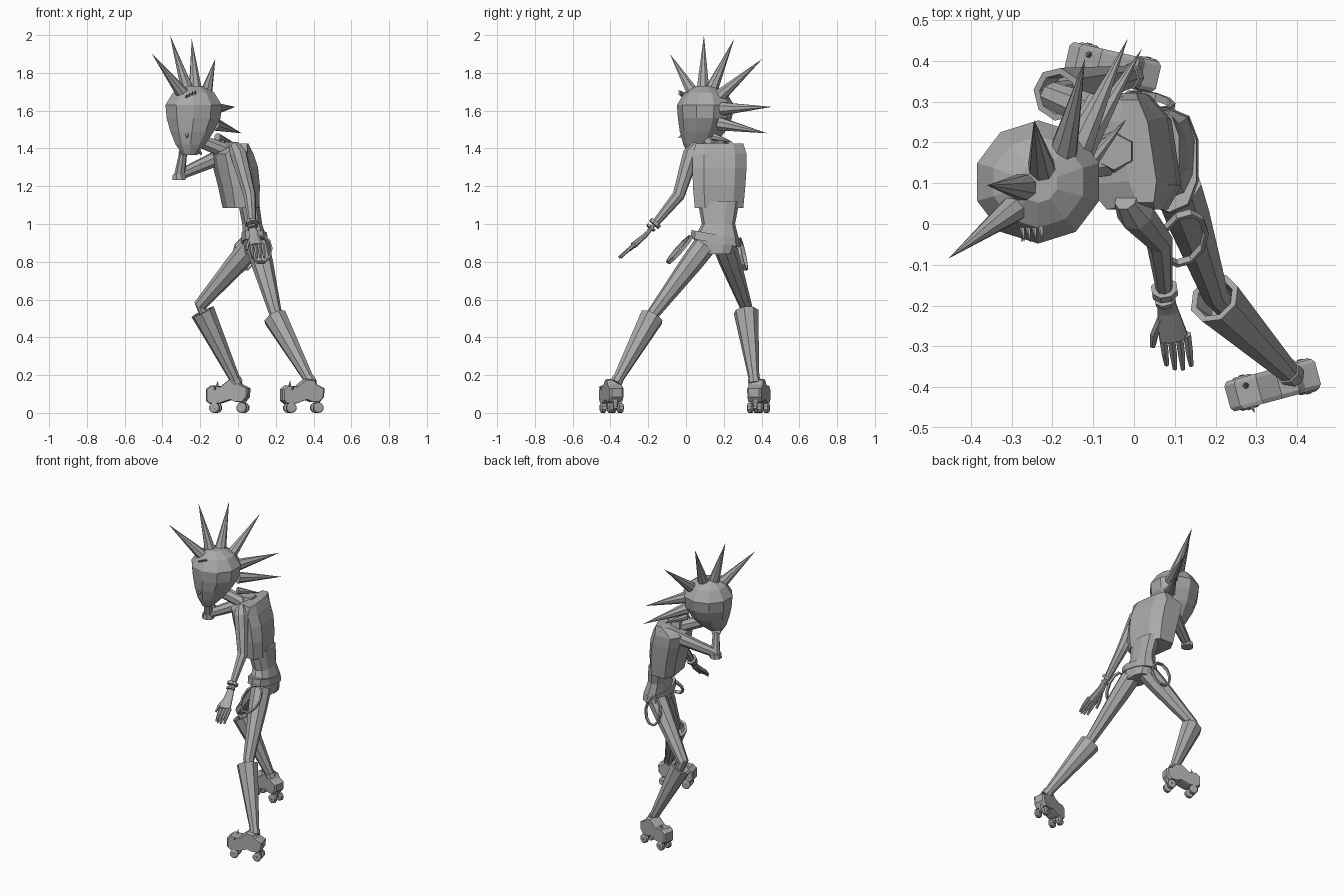
import bpy, bmesh, math
from mathutils import Vector

cube = bpy.data.objects.get("Cube")
if cube:
    bpy.data.objects.remove(cube)

grey = bpy.data.materials.new("plain_grey")
grey.use_nodes = True
grey.diffuse_color = (0.4, 0.4, 0.4, 1)
grey.node_tree.nodes["Principled BSDF"].inputs["Base Color"].default_value = (0.4, 0.4, 0.4, 1)


def finish(bm, name):
    bmesh.ops.recalc_face_normals(bm, faces=bm.faces)
    mesh = bpy.data.meshes.new(name)
    bm.to_mesh(mesh)
    bm.free()
    mesh.materials.append(grey)
    obj = bpy.data.objects.new(name, mesh)
    bpy.context.collection.objects.link(obj)
    return obj


def skin(name, rings, closed=False):
    """Bridge rings of points; cap both ends, or join them when closed."""
    bm = bmesh.new()
    rows = [[bm.verts.new(p) for p in ring] for ring in rings]
    n = len(rows[0])
    for a, b in zip(rows, rows[1:] + rows[:1] if closed else rows[1:]):
        for i in range(n):
            j = (i + 1) % n
            bm.faces.new((a[i], a[j], b[j], b[i]))
    if not closed:
        bm.faces.new(rows[0])
        bm.faces.new(rows[-1])
    bmesh.ops.remove_doubles(bm, verts=bm.verts, dist=0.0004)
    return finish(bm, name)


def loft(name, sections, n=8, square=1.0, tilt=0.0, yaw=0.0):
    """Sections are (x, y, z, half x, half y); square < 1 gives boxier rings."""
    def bulge(v):
        return math.copysign(abs(v) ** square, v)
    rings = []
    for x, y, z, rx, ry in sections:
        ring = []
        for i in range(n):
            a = math.tau * (i + 0.5) / n
            dy = ry * bulge(math.sin(a))
            ring.append((x + rx * bulge(math.cos(a)) - yaw * dy, y + dy, z + tilt * dy))
        rings.append(ring)
    return skin(name, rings)


def limb(name, points, radii, n=8, flat=1.0, straight=False):
    """Faceted tapering tube along a path."""
    pts = [Vector(p) for p in points]
    axis = pts[1] - pts[0]
    rot = axis.to_track_quat('Z', 'Y')
    rings = []
    for k, (p, r) in enumerate(zip(pts, radii)):
        if not straight:
            new = pts[min(k + 1, len(pts) - 1)] - pts[max(k - 1, 0)]
            rot = axis.rotation_difference(new) @ rot
            axis = new
        ring = []
        for i in range(n):
            a = math.tau * (i + 0.5) / n
            ring.append(p + rot @ Vector((r * math.cos(a), r * flat * math.sin(a), 0)))
        rings.append(ring)
    return skin(name, rings)


def spike(name, base, tip, r, n=8):
    return limb(name, [base, tip], [r, 0.0001], n)


# Head, nose and neck
loft("head", [(-.257, .045, 1.365, .034, .034), (-.252, .068, 1.42, .082, .082),
              (-.243, .088, 1.49, .121, .121), (-.235, .1, 1.56, .15, .143),
              (-.235, .103, 1.63, .157, .151), (-.235, .103, 1.695, .115, .112),
              (-.235, .1, 1.73, .048, .048)], n=10)
spike("nose", (-.262, .02, 1.49), (-.275, -.045, 1.455), .026, 4)
limb("neck", [(0, .17, 1.36), (-.1, .15, 1.4), (-.2, .12, 1.44)], [.045, .04, .036])

# Swept crest of long spikes
crest = [((-.285, .045, 1.68), (-.455, -.085, 1.90)),
         ((-.265, .09, 1.70), (-.36, .095, 2.0)),
         ((-.225, .13, 1.70), (-.245, .255, 1.98)),
         ((-.175, .17, 1.67), (-.12, .405, 1.875)),
         ((-.135, .19, 1.61), (-.015, .455, 1.62)),
         ((-.13, .18, 1.53), (.02, .43, 1.48)),
         ((-.11, .15, 1.46), (-.02, .255, 1.43))]
for i, (base, tip) in enumerate(crest):
    spike(f"crest_spike_{i}", base, tip, .037 if i < 6 else .022)
for i in range(4):
    x = -.275 + i * .015
    z = 1.665 + i * .007
    spike(f"brow_spike_{i}", (x, 0, z), (x + .006, -.045, z + .025), .009, 5)

# Torso, waist and hips, with the right shoulder turned forward
loft("jacket", [(.015, .175, 1.085, .09, .135), (.005, .175, 1.2, .104, .146),
                (-.013, .178, 1.3, .112, .15), (-.03, .178, 1.37, .105, .15),
                (.01, .178, 1.425, .036, .132)], square=.62, yaw=.15)
loft("waist", [(.095, .155, .84, .06, .09), (.09, .16, .92, .066, .12),
               (.075, .172, 1.0, .055, .088), (.055, .172, 1.12, .058, .11)], n=10, square=.8)
loft("belt", [(.088, .155, .90, .073, .13), (.086, .155, .945, .07, .126)],
     n=10, square=.8, tilt=-.18)
loft("collar", [(-.045, .178, 1.38, .06, .06), (-.05, .178, 1.435, .05, .045)], n=6)


def strap_loop(name, centre, side, up):
    """Flat strap loop: side and up are its half axes."""
    side, up = Vector(side), Vector(up)
    normal = side.cross(up).normalized() * .009
    rings = []
    for i in range(10):
        a = math.tau * i / 10
        out = side * math.cos(a) + up * math.sin(a)
        mid = Vector(centre) + out
        thick = out.normalized() * .005
        rings.append([mid + thick + normal, mid - thick + normal,
                      mid - thick - normal, mid + thick - normal])
    skin(name, rings, closed=True)


strap_loop("left_strap_loop", (.122, -.035, .865), (.055, .015, 0), (0, .06, .07))
strap_loop("right_strap_loop", (.035, .298, .84), (.06, -.01, 0), (0, -.018, .085))

# Left arm hanging forward
limb("left_arm", [(-.02, .06, 1.415), (.003, .028, 1.37), (.062, -.04, 1.15), (.075, -.165, 1.0)],
     [.03, .046, .033, .02])
limb("left_bracelet", [(.074, -.157, 1.01), (.076, -.17, .996)], [.034, .034])
limb("left_bracelet_low", [(.075, -.182, .985), (.077, -.19, .976)], [.027, .027])
limb("left_palm", [(.076, -.17, .995), (.083, -.215, .94), (.098, -.28, .885)],
     [.019, .028, .038], 8, .45)
for i in range(4):
    x = .07 + i * .02
    end = -.345 - .012 * math.sin(i)
    limb(f"left_finger_{i}", [(x, -.27, .893), (x + .006, -.315, .855), (x + .01, end, .822)],
         [.011, .010, .006], 6)
limb("left_thumb", [(.07, -.225, .93), (.05, -.27, .89), (.046, -.3, .86)], [.012, .011, .007], 6)

# Right arm bent up to the chin
limb("right_upper_arm", [(-.01, .285, 1.39), (-.06, .26, 1.37), (-.31, .13, 1.26)],
     [.035, .045, .028])
limb("right_elbow_cuff", [(-.312, .13, 1.232), (-.312, .13, 1.262)], [.038, .036])
limb("right_forearm", [(-.31, .13, 1.25), (-.29, .095, 1.38)], [.03, .021])
limb("right_palm", [(-.29, .095, 1.37), (-.27, .06, 1.42)], [.028, .036], 8, .6)
for i in range(4):
    x = -.285 + i * .02
    limb(f"right_finger_{i}", [(x, .06, 1.41), (x + .015, .03, 1.39), (x + .03, .045, 1.37)],
         [.011, .010, .007], 6)

# Legs with flared boots and roller skates
legs = {"left": dict(hip=(.105, .095, .88), knee=(.198, -.17, .53), top=(.197, -.182, .505),
                     ankle=(.383, -.368, .165), foot=(.34, -.395), turn=15),
        "right": dict(hip=(.07, .205, .88), knee=(-.2, .315, .57), top=(-.187, .318, .535),
                      ankle=(-.01, .362, .165), foot=(-.052, .385), turn=-13)}
sole = [(-.115, .065), (-.115, .125), (-.09, .145), (-.035, .14), (.015, .18), (.06, .175),
        (.075, .15), (.115, .13), (.112, .085), (.09, .058), (.045, .058), (.02, .07),
        (-.04, .05), (-.095, .048)]

for side, leg in legs.items():
    hip, knee, top, ankle = (Vector(leg[k]) for k in ("hip", "knee", "top", "ankle"))
    limb(side + "_thigh", [hip, hip.lerp(knee, .25), knee, knee.lerp(ankle, .2)],
         [.062, .058, .034, .03])
    limb(side + "_boot", [ankle, top, top, top.lerp(ankle, .15)], [.027, .066, .05, .04],
         straight=True)
    limb(side + "_ankle_band", [ankle.lerp(top, -.03), ankle.lerp(top, .04)], [.033, .033])

    a = math.radians(leg["turn"])
    fwd = Vector((math.cos(a), math.sin(a), 0))
    across = Vector((-math.sin(a), math.cos(a), 0))
    origin = Vector((*leg["foot"], 0))

    def place(u, v, z):
        return origin + fwd * u + across * v + Vector((0, 0, z))

    # Shoe body, chamfered across its width
    rings = []
    for v, s in ((-.038, .93), (-.028, 1), (.028, 1), (.038, .93)):
        rings.append([place(u * s, v, .1 + (z - .1) * s) for u, z in sole])
    skin(side + "_skate_shoe", rings)
    for n, u in enumerate((-.068, .08)):
        limb(f"{side}_truck_{n}", [place(u, 0, .07), place(u, 0, .03)], [.024, .014], 6)
        limb(f"{side}_axle_{n}", [place(u, -.044, .027), place(u, .044, .027)], [.008, .008], 6)
        for m, v in enumerate((-.027, .027)):
            limb(f"{side}_wheel_{n}_{m}",
                 [place(u, v + d, .027) for d in (-.015, -.01, .01, .015)],
                 [.02, .028, .028, .02], 10)
    spike(side + "_toe_spike", place(-.065, .015, .135), place(-.06, .022, .172), .010, 6)
    spike(side + "_side_spike", place(-.065, -.025, .12), place(-.06, -.055, .14), .010, 6)
